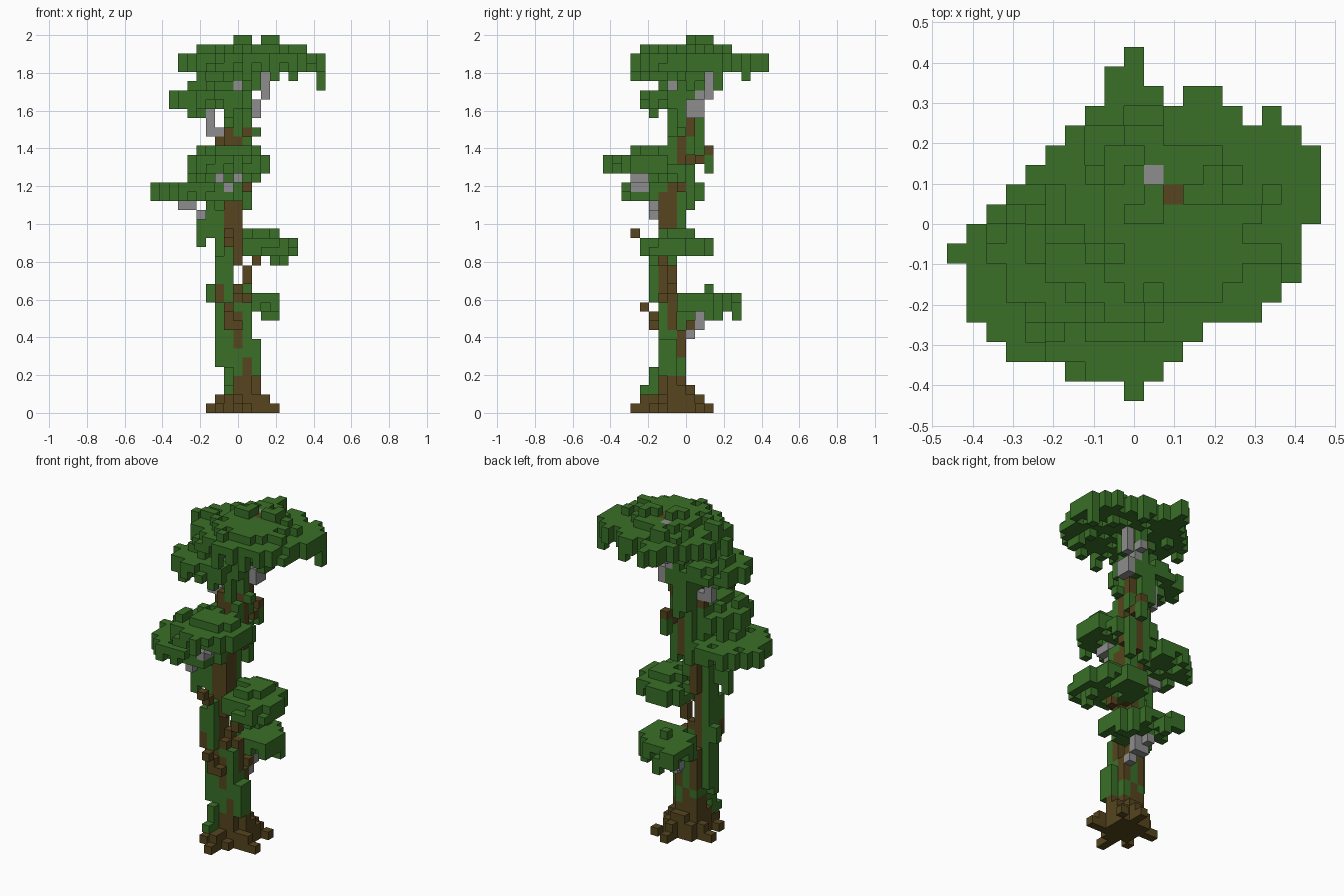
import bpy
import math
import random
from mathutils import Vector

random.seed(7)
cube = bpy.data.objects.get("Cube")
if cube:
    bpy.data.objects.remove(cube)

SIZE = 2 / 41                     # edge of one block
ORIGIN = Vector((9.5, 9, 0))      # block coordinates of the model centre


def make_material(name, colour):
    mat = bpy.data.materials.new(name)
    mat.use_nodes = True
    mat.diffuse_color = (*colour, 1)
    mat.node_tree.nodes["Principled BSDF"].inputs["Base Color"].default_value = (*colour, 1)
    return mat


leaf = make_material("leaf green", (0.041, 0.16, 0.021))
bark = make_material("bark brown", (0.092, 0.06, 0.013))
stone = make_material("pale grey wood", (0.27, 0.27, 0.27))

occupied = {}                     # block -> (part name, material)


def put(part, mat, x, y, z):
    occupied.setdefault((round(x), round(y), round(z)), (part, mat))


def column(part, mat, x, y, low, high):
    for z in range(low, high + 1):
        put(part, mat, x, y, z)


def line(part, mat, start, end):
    start, end = Vector(start), Vector(end)
    steps = max(1, round(max(abs(c) for c in end - start)))
    for s in range(steps + 1):
        put(part, mat, *start.lerp(end, s / steps))


def canopy(part, cx, cy, z, rx, ry, cap, drip, skew=0, tips=()):
    """Bumpy disc of leaves with an uneven rim, a ragged cap and hanging drips."""
    for x in range(19):
        for y in range(18):
            dx, dy = (x - cx) / rx, (y - cy) / ry
            r = math.sqrt(dx * dx + dy * dy + skew * dx * dy)
            if (x, y) in tips:
                column(part, leaf, x, y, z - 1, z)
            elif r <= 1:
                sunken = r > 0.65 and random.random() < 0.14
                if not sunken:
                    put(part, leaf, x, y, z)
                if sunken or random.random() < 0.78:
                    put(part, leaf, x, y, z - 1)
                    if r > 0.4 and random.random() < drip:
                        put(part, leaf, x, y, z - 2)
                if r + random.uniform(-0.25, 0.25) < cap:
                    column(part, leaf, x, y, z, z + 1)


# Roots: stepped flare with uneven arms
for z, radius in enumerate((2.4, 2.3, 2.0, 1.7)):
    for x in range(5, 15):
        for y in range(2, 13):
            if math.hypot(x - 9.4, y - 7.3) <= radius:
                put("roots", bark, x, y, z)
for tip in ((6, 8), (13, 6), (9, 3), (10, 11), (12, 10), (7, 5)):
    line("roots", bark, (9, 7, 0), (*tip, 0))
    near = Vector(tip).lerp(Vector((9, 7)), 0.3)
    line("roots", bark, (9, 7, 1), (*near, 1))

# Branches and twigs
for mat, start, end in (
        (stone, (5, 5, 21), (3, 5, 22)), (stone, (7, 4, 25), (8, 3, 24)),
        (stone, (9, 4, 25), (9, 3, 25)), (stone, (8, 4, 24), (8, 4, 24)),
        (stone, (6, 8, 30), (6, 8, 32)), (stone, (7, 8, 30), (7, 8, 30)),
        (stone, (11, 10, 32), (11, 10, 33)), (stone, (11, 9, 32), (11, 9, 33)),
        (stone, (12, 11, 34), (12, 11, 36)), (stone, (11, 9, 32), (10, 11, 35)),
        (stone, (9, 7, 35), (9, 7, 35)), (stone, (10, 9, 8), (10, 10, 9)),
        (stone, (10, 10, 10), (9, 11, 10)), (stone, (9, 10, 9), (9, 10, 9)),
        (stone, (10, 11, 39), (10, 11, 39)),
        (bark, (10, 9, 9), (10, 9, 9)), (bark, (9, 7, 13), (11, 7, 16)),
        (bark, (10, 10, 27), (10, 11, 28)), (bark, (8, 4, 18), (8, 3, 19)),
        (bark, (8, 5, 10), (8, 4, 11)), (bark, (9, 5, 9), (8, 5, 9)),
        (bark, (11, 10, 38), (11, 10, 39))):
    line("branches", mat, start, end)

# Bare strips of bark
for x, y, low, high in (
        (8, 6, 16, 24), (9, 6, 19, 23), (8, 7, 13, 17), (8, 6, 13, 15),
        (7, 5, 12, 13), (10, 8, 24, 30), (10, 9, 30, 31), (8, 7, 28, 30),
        (7, 8, 29, 29), (9, 6, 7, 10), (10, 6, 3, 5), (9, 7, 17, 23),
        (10, 7, 9, 12), (10, 8, 6, 8), (9, 9, 23, 31)):
    column("trunk", bark, x, y, low, high)

# Vines hanging in strips on and beside the trunk
for x, y, low, high in (
        (7, 6, 5, 16), (7, 7, 6, 13), (8, 5, 13, 15), (10, 6, 6, 11),
        (11, 7, 4, 7), (11, 6, 4, 7), (10, 8, 4, 5), (8, 6, 4, 8),
        (9, 6, 4, 6), (6, 7, 12, 13), (5, 6, 18, 20), (6, 6, 19, 23),
        (7, 6, 17, 21), (8, 9, 22, 25), (10, 9, 22, 26), (10, 7, 25, 29),
        (11, 8, 25, 26), (7, 8, 22, 28), (9, 7, 30, 34), (10, 8, 31, 36),
        (9, 10, 28, 34), (8, 10, 29, 33), (10, 11, 26, 27), (8, 5, 2, 4),
        (8, 4, 2, 2), (11, 8, 30, 30), (8, 9, 34, 37), (8, 8, 31, 34),
        (10, 9, 34, 37), (11, 9, 36, 37), (11, 10, 36, 37)):
    column("vines", leaf, x, y, low, high)

# Trunk: wandering core, its outer blocks partly overgrown in vertical runs
PATH = ((0, 9.3, 7.5), (8, 9, 7), (13, 7.5, 6.2), (17, 7.6, 6.4), (20, 8.3, 7),
        (26, 8.7, 8), (31, 9.1, 8.7), (38, 10, 10))
for (z0, x0, y0), (z1, x1, y1) in zip(PATH, PATH[1:]):
    for z in range(z0, z1):
        t = (z - z0) / (z1 - z0)
        cx, cy = x0 + (x1 - x0) * t, y0 + (y1 - y0) * t
        for x in range(5, 14):
            for y in range(3, 14):
                r = math.hypot(x - cx, y - cy)
                if r > 1.47:
                    continue
                run = random.Random(x * 31 + y * 17 + z // 6).random()
                chance = 0.7 if x < cx - 0.4 or z > 30 else 0.4
                overgrown = z > 4 and r > 0.6 and run < chance
                put("vines" if overgrown else "trunk", leaf if overgrown else bark, x, y, z)

# Canopies, from the crown down
canopy("crown", 11, 8.9, 38, 6.9, 6.05, 0.68, 0.1, 0,
       ((9, 17), (8, 16), (9, 16), (8, 15), (9, 15), (10, 15), (12, 15), (13, 15),
        (7, 14), (8, 14), (14, 14), (16, 14), (15, 13), (16, 13), (17, 13), (17, 12),
        (18, 9), (18, 10), (18, 11), (18, 12), (16, 5), (4, 11), (5, 12), (3, 9)))
column("crown", leaf, 18, 12, 35, 36)
column("crown", leaf, 13, 15, 36, 36)
for x, y in ((9, 9), (10, 10), (10, 9), (12, 10), (13, 11), (13, 10)):
    column("crown", leaf, x, y, 39, 40)
canopy("upper_left_canopy", 6, 6.9, 34, 4.1, 3.3, 0.4, 0.08)
canopy("front_canopy", 8.1, 4.5, 27, 4.4, 4.1, 0.55, 0.03, 0, ((9, 0), (12, 5)))
canopy("left_canopy", 5, 6, 24, 4.4, 4.3, 0.35, 0.03, 0,
       ((0, 7), (1, 5), (1, 4), (1, 8), (3, 2), (2, 9), (3, 10)))
canopy("right_canopy", 12, 7.5, 18, 3.4, 3.8, 0.5, 0.1, 0.5, ((15, 8), (15, 7)))
column("right_canopy", leaf, 14, 7, 16, 17)
canopy("lower_back_canopy", 9.9, 10.8, 12, 3.3, 3.2, 0, 0.5, 0.8,
       ((7, 14), (8, 14), (13, 9), (13, 10)))

# Turn the blocks of each part into a mesh of outer faces
SIDES = []
for axis in range(3):
    for sign in (0, 1):
        u, v = (axis + 1) % 3, (axis + 2) % 3
        loop = []
        for a, b in ((0, 0), (1, 0), (1, 1), (0, 1)):
            corner = [0, 0, 0]
            corner[axis], corner[u], corner[v] = sign, a, b
            loop.append(corner)
        step = [0, 0, 0]
        step[axis] = 1 if sign else -1
        SIDES.append((step, loop if sign else loop[::-1]))

MATERIALS = (leaf, bark, stone)
for part in sorted({owner for owner, _ in occupied.values()}):
    points, faces, slots = {}, [], []
    for block, (owner, mat) in occupied.items():
        if owner != part:
            continue
        for step, loop in SIDES:
            if tuple(b + s for b, s in zip(block, step)) in occupied:
                continue
            corners = [tuple(b + c for b, c in zip(block, corner)) for corner in loop]
            faces.append([points.setdefault(c, len(points)) for c in corners])
            slots.append(MATERIALS.index(mat))
    mesh = bpy.data.meshes.new(part)
    mesh.from_pydata([(Vector(p) - ORIGIN) * SIZE for p in points], [], faces)
    for mat in MATERIALS:
        mesh.materials.append(mat)
    for face, slot in zip(mesh.polygons, slots):
        face.material_index = slot
    bpy.context.scene.collection.objects.link(bpy.data.objects.new(part, mesh))
